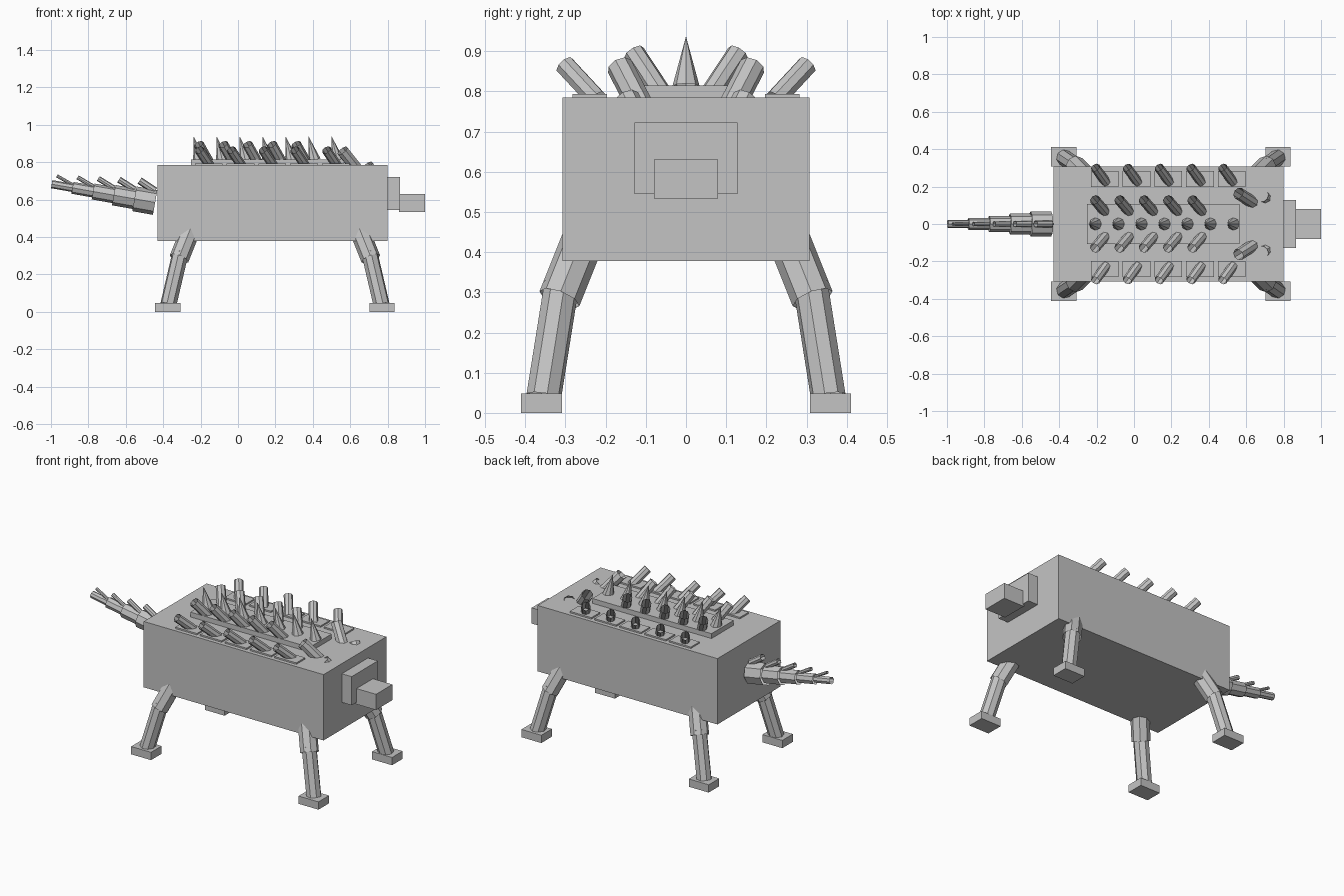
import bpy, bmesh
from mathutils import Vector, Matrix

if "Cube" in bpy.data.objects:
    bpy.data.objects.remove(bpy.data.objects["Cube"])

grey = bpy.data.materials.new("plain grey")
grey.use_nodes = True
grey.diffuse_color = (0.55, 0.55, 0.55, 1)
grey.node_tree.nodes["Principled BSDF"].inputs["Base Color"].default_value = (0.55, 0.55, 0.55, 1)


def finish(name, bm):
    mesh = bpy.data.meshes.new(name)
    bm.to_mesh(mesh)
    bm.free()
    mesh.materials.append(grey)
    obj = bpy.data.objects.new(name, mesh)
    bpy.context.collection.objects.link(obj)
    return obj


def box(name, low, high):
    low, high = Vector(low), Vector(high)
    bm = bmesh.new()
    bmesh.ops.create_cube(bm, size=1, matrix=Matrix.Translation((low + high) / 2)
                          @ Matrix.Diagonal((*(high - low), 1)))
    return finish(name, bm)


def tube(name, start, end, r_start, r_end=None, sides=8):
    """Open-ended cylinder, or cone, running between two points."""
    start, end = Vector(start), Vector(end)
    axis = end - start
    bm = bmesh.new()
    bmesh.ops.create_cone(bm, cap_ends=False, segments=sides, radius1=r_start,
                          radius2=r_start if r_end is None else r_end, depth=axis.length,
                          matrix=Matrix.Translation((start + end) / 2)
                          @ axis.to_track_quat("Z", "Y").to_matrix().to_4x4())
    return finish(name, bm)


# Body, neck and snout
box("body", (-0.43, -0.307, 0.378), (0.80, 0.307, 0.785))
box("neck", (0.80, -0.128, 0.545), (0.867, 0.128, 0.722))
box("snout", (0.86, -0.08, 0.533), (1.0, 0.08, 0.63))

# Legs splay outwards from the body corners
for end, cx, out in (("rear", -0.375, -1), ("front", 0.77, 1)):
    for side, s in (("left", 1), ("right", -1)):
        ankle = Vector((cx - 0.003 * out, s * 0.354, 0.04))
        knee = Vector((cx - 0.06 * out, s * 0.315, 0.284))
        hip = knee + Vector((-0.08 * out, -s * 0.08, 0.2))
        tube(f"{end}_{side}_shin", ankle, knee + (knee - ankle) * 0.15, 0.044)
        tube(f"{end}_{side}_thigh", knee, hip, 0.053)
        foot_y = sorted((s * 0.308, s * 0.411))
        box(f"{end}_{side}_foot", (cx - 0.068, foot_y[0], 0), (cx + 0.068, foot_y[1], 0.048))

# Central back plate with a row of spikes leaning to the rear
box("back_plate", (-0.25, -0.108, 0.775), (0.565, 0.108, 0.815))
for i in range(7):
    x = -0.207 + 0.123 * i
    tube(f"spike_{i}", (x, 0, 0.812), (x - 0.03, 0, 0.937), 0.034, 0)

for side, s in (("left", 1), ("right", -1)):
    # Outer plates, each with a short tube
    for i in range(5):
        x = -0.157 + 0.17 * i
        ys = sorted((s * 0.197, s * 0.283))
        box(f"{side}_plate_{i}", (x - 0.074, ys[0], 0.78), (x + 0.074, ys[1], 0.794))
        tube(f"{side}_outer_tube_{i}", (x + 0.008, s * 0.222, 0.78),
             (x - 0.05, s * 0.302, 0.866), 0.026)
    # Inner tubes beside the spikes
    for i in range(5):
        x = -0.15 + 0.13 * i
        tube(f"{side}_inner_tube_{i}", (x, s * 0.06, 0.79),
             (x - 0.06, s * 0.13, 0.896), 0.028)
    # Shoulder tubes, the front one almost sunk in the body
    tube(f"{side}_shoulder_tube", (0.64, s * 0.112, 0.76), (0.558, s * 0.165, 0.862), 0.033)
    tube(f"{side}_sunk_tube", (0.77, s * 0.095, 0.68), (0.692, s * 0.148, 0.782), 0.033)

# Tail of stepped segments, each with a thin spine
root, tip = Vector((-0.443, 0, 0.585)), Vector((-0.996, 0, 0.683))
for i, radius in enumerate((0.067, 0.055, 0.043, 0.032, 0.022)):
    start, end = root.lerp(tip, i / 5), root.lerp(tip, (i + 1) / 5)
    tube(f"tail_segment_{i}", start, end, radius)
    base = start + Vector((0, 0, radius - 0.005))
    tube(f"tail_spine_{i}", base, base + Vector((-0.083, 0, 0.055 - 0.002 * i)), 0.02 - 0.0028 * i)
